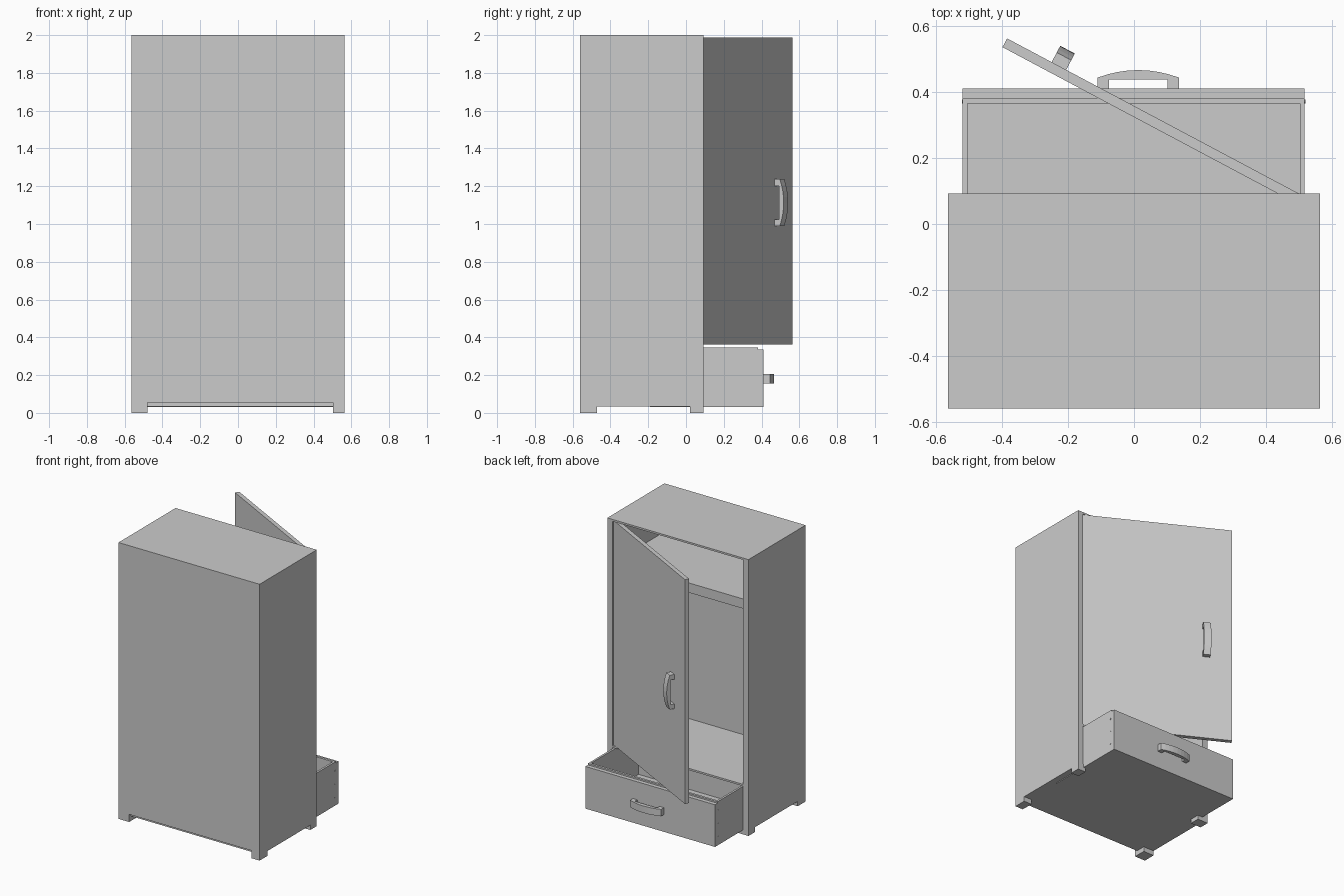
import bpy, bmesh, math
from mathutils import Matrix

if "Cube" in bpy.data.objects:
    bpy.data.objects.remove(bpy.data.objects["Cube"])


def make_object(name, bm, matrix=None):
    bmesh.ops.recalc_face_normals(bm, faces=bm.faces)
    mesh = bpy.data.meshes.new(name)
    bm.to_mesh(mesh)
    bm.free()
    ob = bpy.data.objects.new(name, mesh)
    bpy.context.collection.objects.link(ob)
    if matrix:
        ob.matrix_world = matrix
    return ob


def box(name, x, y, z, matrix=None):
    bm = bmesh.new()
    bmesh.ops.create_cube(bm, size=1)
    for v in bm.verts:
        v.co = [r[0] if c < 0 else r[1] for c, r in zip(v.co, (x, y, z))]
    return make_object(name, bm, matrix)


def handle(name, matrix):
    # arched bar with two legs, profile in XY, extruded along Z
    half, leg, width = 0.124, 0.035, 0.05
    pts = [(-half + leg, 0), (-half, 0)]
    for i in range(9):
        t = -1 + i / 4
        pts.append((half * t, 0.056 - 0.023 * t * t))
    pts += [(half, 0), (half - leg, 0), (half - leg, 0.028), (-half + leg, 0.028)]
    bm = bmesh.new()
    face = bm.faces.new([bm.verts.new((px, py, -width / 2)) for px, py in pts])
    ext = bmesh.ops.extrude_face_region(bm, geom=[face])
    new = [g for g in ext["geom"] if isinstance(g, bmesh.types.BMVert)]
    bmesh.ops.translate(bm, verts=new, vec=(0, 0, width))
    make_object(name, bm, matrix)


# cabinet shell, open towards +y
W, F, B, IN = 0.565, -0.56, 0.093, 0.522
box("left_side", (-W, -IN), (F, B), (0.035, 2))
box("right_side", (IN, W), (F, B), (0.035, 2))
box("top_panel", (-IN, IN), (F, B), (1.987, 2))
box("closed_panel", (-IN, IN), (F, F + 0.02), (0.055, 1.987))
box("compartment_floor", (-IN, IN), (F + 0.02, B), (0.349, 0.362))
box("bottom_panel", (-IN, IN), (F + 0.02, B), (0.035, 0.055))
box("upper_shelf", (-IN, IN), (F + 0.02, 0.06), (1.615, 1.685))

# corner feet
for side, x in (("left", (-W, -0.48)), ("right", (0.502, W))):
    box(side + "_front_foot", x, (F, -0.47), (0, 0.035))
    box(side + "_rear_foot", x, (0.02, B), (0, 0.035))
    box(side + "_front_corner", x, (F, F + 0.02), (0.035, 0.055))

# pulled-out drawer
L, R = -0.52, 0.518
box("drawer_bottom", (L, R), (-0.19, 0.382), (0.03, 0.058))
box("drawer_left_wall", (L, L + 0.015), (-0.19, 0.382), (0.058, 0.346))
box("drawer_right_wall", (R - 0.015, R), (-0.19, 0.382), (0.058, 0.346))
box("drawer_inner_end", (L + 0.015, R - 0.015), (-0.19, -0.175), (0.058, 0.346))
box("drawer_outer_end", (L + 0.015, R - 0.015), (0.365, 0.382), (0.058, 0.346))
box("drawer_face", (L, R), (0.382, 0.411), (0.03, 0.335))
handle("drawer_handle", Matrix.Translation((0.013, 0.411, 0.18)))

# drawer joint pegs
for x in (L, R):
    for z in (0.09, 0.185, 0.28):
        bm = bmesh.new()
        bmesh.ops.create_cone(bm, cap_ends=True, segments=10, radius1=0.006,
                              radius2=0.006, depth=0.004)
        make_object("drawer_peg", bm, Matrix.Translation((x, 0.372, z))
                    @ Matrix.Rotation(math.pi / 2, 4, 'Y'))

# open door, local x runs from the free edge to the hinge, local y points outwards
door = Matrix.Translation((-0.385, 0.563, 0)) @ Matrix.Rotation(math.radians(-28), 4, 'Z')
box("door", (0, 1.03), (-0.03, 0), (0.363, 1.987), door)
handle("door_handle", door @ Matrix.Translation((0.178, 0, 1.113))
       @ Matrix.Rotation(math.pi / 2, 4, 'Y'))
